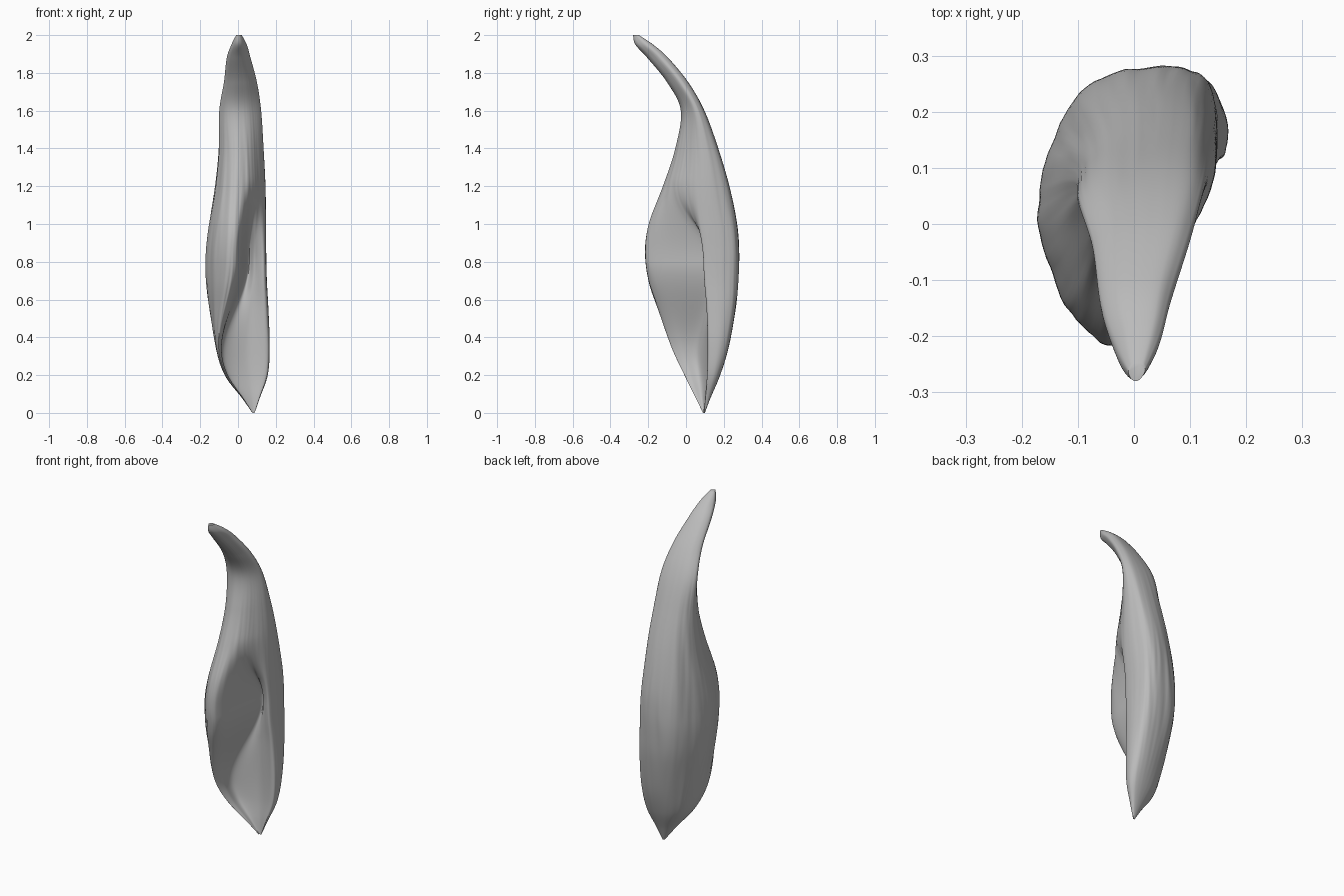
import bpy, bmesh, math
from mathutils import Vector, noise

if "Cube" in bpy.data.objects:
    bpy.data.objects.remove(bpy.data.objects["Cube"])

# Outline of the husk: height, left x, right x, front y, back y
OUTLINE = [
    (0.0, .076, .088, .09, .1), (.08, .02, .115, .05, .13), (.2, -.07, .155, -.01, .18),
    (.35, -.12, .165, -.08, .225), (.55, -.155, .158, -.15, .262), (.7, -.168, .15, -.198, .276),
    (.85, -.165, .147, -.217, .28), (1.0, -.15, .147, -.197, .268), (1.2, -.122, .145, -.12, .228),
    (1.4, -.103, .135, -.055, .17), (1.6, -.1, .122, -.027, .097), (1.75, -.075, .1, -.1, .012),
    (1.88, -.06, .066, -.205, -.095), (1.95, -.035, .046, -.268, -.175), (2.0, -.01, .02, -.28, -.25)]

# Closed cross-sections inside the outline: right edge, back, left, front ridge, valley
LOW = [(1, .72), (1, .87), (.9, .98), (.65, 1), (.36, .92), (.14, .72), (.02, .45),
       (0, .18), (.03, .01), (.07, .15), (.1, .46), (.55, .66), (.93, .64)]
MID = [(1, .68), (1, .84), (.92, .97), (.65, 1), (.28, .94), (.05, .7), (0, .42),
       (.16, .13), (.4, 0), (.56, .13), (.69, .72), (.8, .68), (.95, .62)]
HIGH = [(1, .64), (.98, .8), (.85, .97), (.55, 1), (.22, .91), (.03, .68), (.02, .44),
        (.16, .14), (.38, 0), (.6, .05), (.75, .17), (.87, .34), (.96, .5)]


def cubic(a, b, c, d, f):
    """Smooth curve from b to c."""
    a, b, c, d = Vector(a), Vector(b), Vector(c), Vector(d)
    return (b * 2 + (c - a) * f + (a * 2 - b * 5 + c * 4 - d) * f * f
            + (b * 3 - a - c * 3 + d) * f ** 3) / 2


def outline(t):
    n = len(OUTLINE) - 1
    i = min(int(t), n - 1)
    return cubic(*(OUTLINE[min(max(k, 0), n)] for k in range(i - 1, i + 3)), t - i)


def ring(points, t):
    i, n = int(t), len(points)
    return cubic(*(points[k % n] for k in range(i - 1, i + 3)), t - i)


def ease(z, low, high):
    f = min(max((z - low) / (high - low), 0), 1)
    return f * f * (3 - 2 * f)


def section(z):
    a, b = ease(z, .25, .8), ease(z, .8, 1.25)
    return [Vector(p).lerp(Vector(q), a).lerp(Vector(r), b)
            for p, q, r in zip(LOW, MID, HIGH)]


# Folded husk, lofted through its sections with fine lengthwise creases
ROWS, COLS = 150, 143
bm = bmesh.new()
grid = []
for r in range(ROWS + 1):
    z, left, right, front, back = outline(r / ROWS * (len(OUTLINE) - 1))
    shape = section(z)
    row = []
    for c in range(COLS):
        s = c / COLS
        u, v = ring(shape, s * len(shape))
        crease = noise.noise((s * 32 + z * 2, z * 1.6, 0)) + .5 * noise.noise((s * 70, z * 3, 5))
        fade = math.sin(math.pi * s) * math.sin(math.pi * min(max(z / 2, 0), 1))
        k = 1 + .03 * crease * fade
        u, v = .5 + (u - .5) * k, .5 + (v - .5) * k
        row.append(bm.verts.new((left + (right - left) * u, front + (back - front) * v, z)))
    grid.append(row)
for low, high in zip(grid, grid[1:]):
    for c in range(COLS):
        d = (c + 1) % COLS
        bm.faces.new((low[d], low[c], high[c], high[d]))
# Close the stem tip and the point at the foot
bm.faces.new(grid[-1][::-1])
bm.faces.new(grid[0])
bmesh.ops.recalc_face_normals(bm, faces=bm.faces)
mesh = bpy.data.meshes.new("folded_husk")
bm.to_mesh(mesh)
bm.free()
husk = bpy.data.objects.new("folded_husk", mesh)
bpy.context.collection.objects.link(husk)

grey = bpy.data.materials.new("dry_grey")
grey.use_nodes = True
colour = (.5, .5, .5, 1)
grey.diffuse_color = colour
shader = grey.node_tree.nodes["Principled BSDF"]
shader.inputs["Base Color"].default_value = colour
shader.inputs["Roughness"].default_value = .8
mesh.materials.append(grey)

bpy.context.view_layer.objects.active = husk
husk.select_set(True)
bpy.ops.object.shade_smooth_by_angle(angle=math.radians(50))
